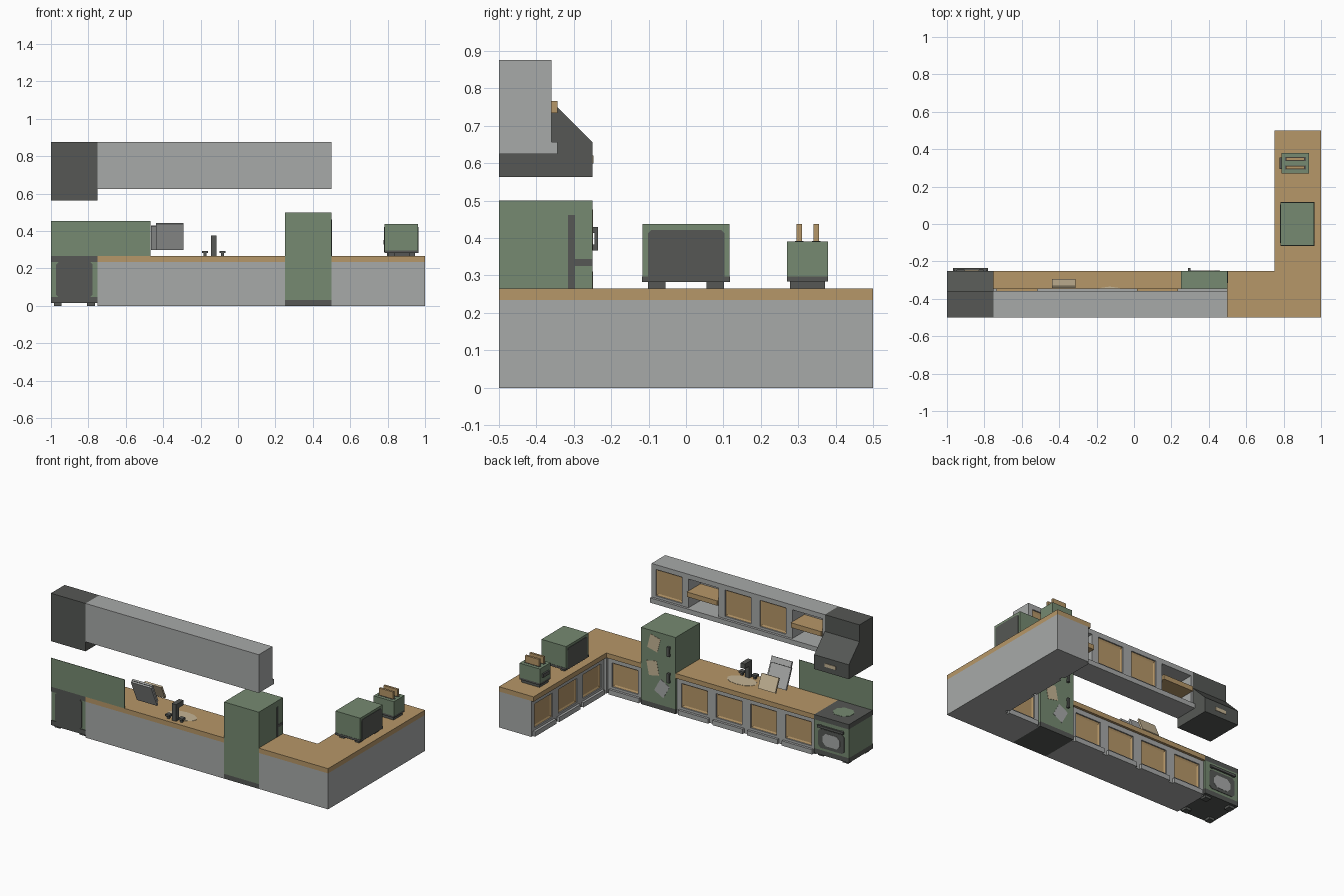
import bpy, bmesh, math
from mathutils import Matrix, Vector

cube = bpy.data.objects.get("Cube")
if cube:
    bpy.data.objects.remove(cube)

UNIT = 1 / 64  # every length below is in sixty-fourths


def material(name, r, g, b):
    m = bpy.data.materials.new(name)
    m.use_nodes = True
    m.diffuse_color = (r, g, b, 1)
    m.node_tree.nodes["Principled BSDF"].inputs["Base Color"].default_value = (r, g, b, 1)
    return m


GREY = material("cabinet grey", .39, .40, .395)
WOOD = material("warm wood", .47, .31, .14)
GREEN = material("appliance green", .18, .255, .165)
DARK = material("charcoal", .092, .097, .09)
CREAM = material("cream paper", .56, .46, .30)


def finish(name, bm, mat, place=Matrix()):
    bmesh.ops.recalc_face_normals(bm, faces=bm.faces)
    bmesh.ops.transform(bm, matrix=Matrix.Scale(UNIT, 4) @ place, verts=bm.verts)
    mesh = bpy.data.meshes.new(name)
    bm.to_mesh(mesh)
    bm.free()
    mesh.materials.append(mat)
    ob = bpy.data.objects.new(name, mesh)
    bpy.context.collection.objects.link(ob)
    return ob


def add_box(bm, x0, x1, y0, y1, z0, z1):
    size = Matrix.Diagonal((x1 - x0, y1 - y0, z1 - z0, 1))
    mid = Matrix.Translation(((x0 + x1) / 2, (y0 + y1) / 2, (z0 + z1) / 2))
    bmesh.ops.create_cube(bm, size=1, matrix=mid @ size)


def boxes(name, mat, *spans, place=Matrix()):
    bm = bmesh.new()
    for s in spans:
        add_box(bm, *s)
    return finish(name, bm, mat, place)


def prism(name, mat, axis, points, lo, hi):
    """Extrude a 2D outline along x, y or z."""
    bm = bmesh.new()
    def put(a, b, c):
        return {"x": (c, a, b), "y": (a, c, b), "z": (a, b, c)}[axis]
    ends = [[bm.verts.new(put(a, b, c)) for a, b in points] for c in (lo, hi)]
    bm.faces.new(ends[0])
    bm.faces.new(ends[1])
    n = len(points)
    for i in range(n):
        j = (i + 1) % n
        bm.faces.new((ends[0][i], ends[0][j], ends[1][j], ends[1][i]))
    return finish(name, bm, mat)


def cut_rect(a0, a1, b0, b1, c):
    return [(a0 + c, b0), (a1 - c, b0), (a1, b0 + c), (a1, b1 - c),
            (a1 - c, b1), (a0 + c, b1), (a0, b1 - c), (a0, b0 + c)]


def door(name, z0, z1, place):
    """Wooden door with a sunken panel, facing local +y."""
    bm = bmesh.new()
    add_box(bm, 2, 14, -2, -.5, z0, z1)
    bm.normal_update()
    front = [f for f in bm.faces if f.normal.y > .9]
    bmesh.ops.inset_region(bm, faces=front, thickness=1, depth=-.35)
    finish(name, bm, WOOD, place)


def frame(depth, z0, z1, back):
    """Carcass, posts and rails around a door opening."""
    return [(0, 16, -depth, back, z0, z1), (0, 2, back, 0, z0, z1), (14, 16, back, 0, z0, z1),
            (2, 14, back, 0, z1 - 2, z1), (2, 14, back, 0, z0, z0 + 3)]


# Base cabinets, along the wall and along the return
turn = Matrix.Rotation(math.pi / 2, 4, "Z")
base_bays = [Matrix.Translation((x, -17, 0)) for x in (-48, -32, -16, 0, 32)]
base_bays += [Matrix.Translation((49, y, 0)) @ turn for y in (-16, 0, 16)]
for i, place in enumerate(base_bays):
    boxes(f"base_cabinet_{i}", GREY, *frame(15, 0, 15, -1.5),
          (1, 15, 0, 1, 0, 2), place=place)
    door(f"base_door_{i}", 3, 13, place)
boxes("corner_cabinet", GREY, (48, 64, -32, -16, 0, 15))

# Countertops
boxes("wall_countertop", WOOD, (-48, 16, -32, -16, 15, 17), (32, 48, -32, -16, 15, 17))
boxes("return_countertop", WOOD, (48, 64, -32, 32, 15, 17))

# Wall cabinets: closed bays and open bays with a shelf
for i in range(5):
    place = Matrix.Translation((-48 + 16 * i, -23, 0))
    ledge = (0, 16, -9, 1, 40, 42)
    if i in (0, 3):
        boxes(f"open_cabinet_{i}", GREY, ledge, (0, 16, -9, -8, 42, 56), (0, 1, -8, 0, 42, 56),
              (15, 16, -8, 0, 42, 56), (1, 15, -8, 0, 54, 56), place=place)
        boxes(f"shelf_{i}", WOOD, (1, 15, -8, 1, 47, 49), place=place)
    else:
        boxes(f"wall_cabinet_{i}", GREY, *frame(9, 40, 56, -1.5), ledge, place=place)
        door(f"wall_door_{i}", 43, 54, place)

# Extractor hood and its switch plate
prism("hood", DARK, "x", [(-32, 36), (-16, 36), (-16, 42), (-23, 49), (-23, 56), (-32, 56)], -64, -48)
boxes("hood_switch", CREAM, (-58, -53, -16, -15.8, 38.3, 39.7))

# Cooker
boxes("cooker_body", GREEN, (-64, -48, -31.7, -16, 3, 15))
boxes("cooker_trim", DARK, (-64, -48, -32, -16, 15, 17), (-64, -48, -32, -16, 1, 3))
boxes("cooker_feet", DARK, *[(x, x + 2.6, y, y + 2.6, 0, 1)
                             for x in (-63, -51.6) for y in (-31, -19.6)])
prism("cooker_back_plate", DARK, "y", cut_rect(-62.2, -49.8, 3, 15, .8), -32, -31.7)
prism("oven_door", DARK, "y", cut_rect(-62, -50, 4, 12, 1), -16, -15.8)
prism("oven_window", GREY, "y", cut_rect(-60, -52, 5.3, 10.5, 1.5), -15.8, -15.7)
boxes("oven_handle", DARK, (-62, -50, -15.7, -15, 12.6, 13.6),
      (-61.5, -60.5, -16, -15.7, 12.6, 13.6), (-51.5, -50.5, -16, -15.7, 12.6, 13.6))
prism("hob_plate", GREEN, "z", cut_rect(-60, -52, -27.5, -20.5, 2), 17, 17.1)
boxes("splashback", GREEN, (-64, -30, -32, -31.8, 17, 29))

# Fridge with seams, handles and pinned notes
boxes("fridge_body", GREEN, (16, 32, -32, -16, 2, 32))
boxes("fridge_plinth", DARK, (16, 32, -32, -16, 0, 2))
boxes("fridge_seams", DARK, (32, 32.1, -20.2, -19, 2, 29.5), (32, 32.1, -19, -16, 20.8, 22))
for i, z in enumerate((25.5, 14.5)):
    boxes(f"fridge_handle_{i}", DARK, (18.4, 19.4, -15.6, -15, z - 2, z + 2),
          (18.4, 19.4, -16, -15.6, z - 2, z - 1), (18.4, 19.4, -16, -15.6, z + 1, z + 2))
for i, (x, z, angle, mat) in enumerate(((26, 27, .25, CREAM), (26.5, 16.5, -.2, CREAM), (22.3, 9, .5, GREY))):
    spin = Matrix.Rotation(angle, 2)
    corners = [spin @ Vector(c) + Vector((x, z)) for c in ((-2.4, -3), (2.4, -3), (2.4, 3), (-2.4, 3))]
    prism(f"note_{i}", mat, "y", corners, -16, -15.9)

# Sink and tap
sink = [(-8.3 + 6.5 * math.cos(t * math.pi / 6), -25 + 3.6 * math.sin(t * math.pi / 6)) for t in range(12)]
prism("sink_basin", CREAM, "z", sink, 17, 17.1)
boxes("tap", DARK, (-9.3, -7.3, -30.4, -28.4, 17, 24), (-9.3, -7.3, -28.4, -25.5, 22, 24))
for side in (-1, 1):
    x = -8.3 + side * 3
    boxes(f"tap_handle_{side}", DARK, (x - .5, x + .5, -30, -29, 17, 18),
          (x - 1, x + 1, -30.5, -28.5, 18, 18.8))

# Leaning trays and chopping board
for name, mat, x0, x1, y, top in (("tall_tray", GREY, -28, -18.6, -26, 9.8),
                                  ("small_tray", GREY, -29.8, -20.5, -23.3, 8.8),
                                  ("chopping_board", CREAM, -28, -20, -18.8, 6)):
    lean = Matrix.Translation((0, y, 19.4)) @ Matrix.Rotation(.42, 4, "X")
    boxes(name, mat, (x0, x1, -.8, 0, 0, top), place=lean)

# Microwave
boxes("microwave_body", GREEN, (50.2, 61.6, -7.4, 7.4, 18.2, 28))
boxes("microwave_feet", DARK, *[(x, x + 2, y, y + 3, 17, 18.2) for x in (51.5, 58.5) for y in (-6.5, 3.5)])
for name, x in (("microwave_door", 50), ("microwave_back", 61.6)):
    prism(name, DARK, "x", cut_rect(-6.5, 6.6, 18.4, 27, .6), x, x + .2)
boxes("microwave_base_band", DARK, (50.1, 61.7, -7.5, 7.5, 18.1, 19))

# Toaster with two slices of toast
boxes("toaster_body", GREEN, (50.5, 59.9, 17.3, 24.3, 19, 25))
boxes("toaster_base", DARK, (51, 59.4, 17.8, 23.8, 17, 18.2), (50.5, 59.9, 17.3, 24.3, 18.2, 19))
boxes("toaster_lever", DARK, (49.8, 50.5, 18.8, 22.8, 21, 22.5))
for i, y in enumerate((18.9, 21.8)):
    boxes(f"toaster_slot_{i}", DARK, (51.6, 58.8, y - .25, y + 1.15, 25, 25.1))
    boxes(f"toast_{i}", WOOD, (52, 58.4, y, y + .9, 25, 28))
